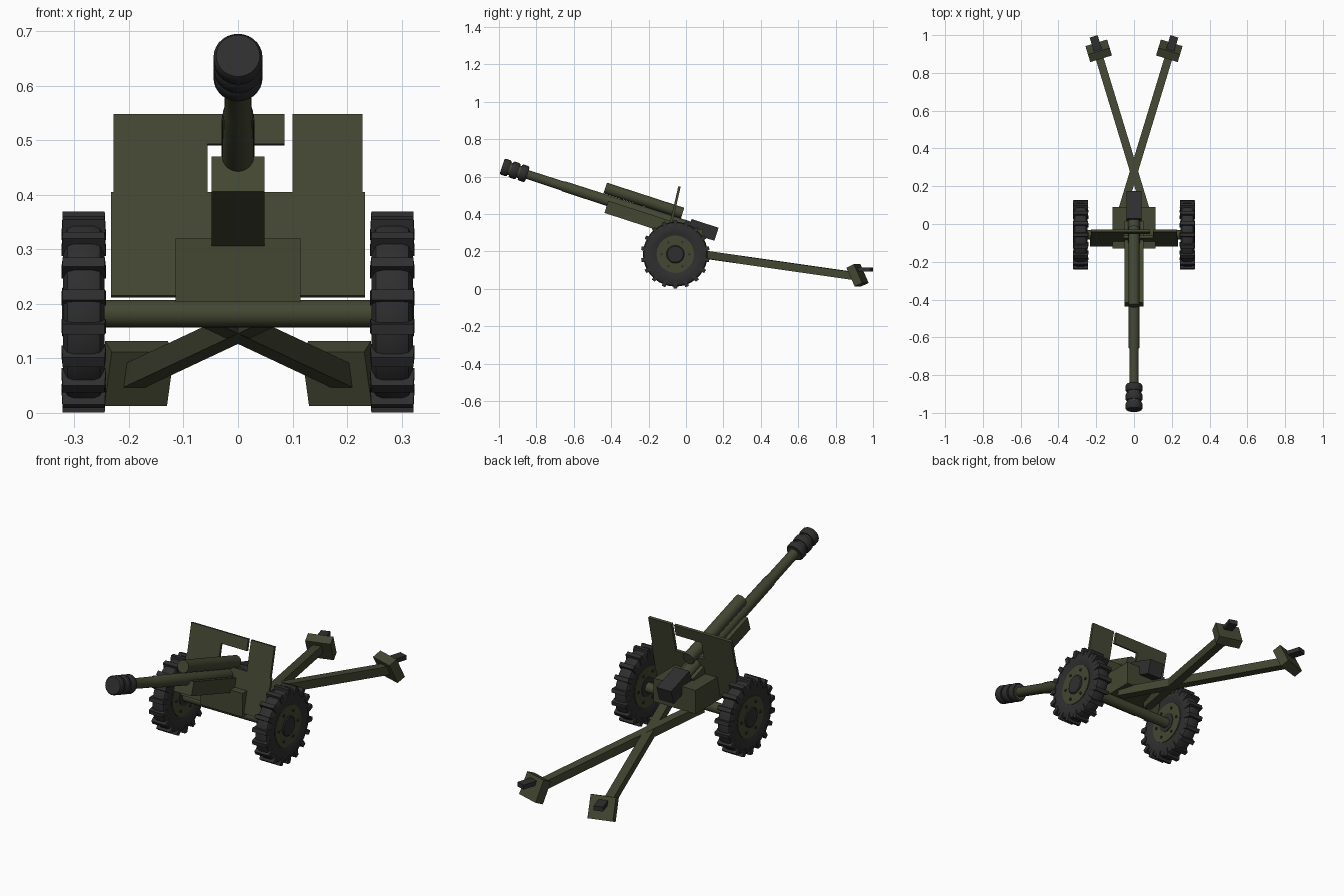
import bpy, bmesh, math
from math import radians, sin, cos, pi
from mathutils import Matrix, Vector

if "Cube" in bpy.data.objects:
    bpy.data.objects.remove(bpy.data.objects["Cube"], do_unlink=True)


def material(name, rgb):
    m = bpy.data.materials.new(name)
    m.use_nodes = True
    m.diffuse_color = (*rgb, 1)
    m.node_tree.nodes["Principled BSDF"].inputs["Base Color"].default_value = (*rgb, 1)
    return m


OLIVE = material("olive_paint", (0.056, 0.063, 0.032))
DARK = material("dark_grey", (0.028, 0.028, 0.029))


def finish(name, bm, matrix, mat, smooth=False):
    bmesh.ops.recalc_face_normals(bm, faces=bm.faces)
    mesh = bpy.data.meshes.new(name)
    bm.to_mesh(mesh)
    bm.free()
    mesh.materials.append(mat)
    ob = bpy.data.objects.new(name, mesh)
    bpy.context.collection.objects.link(ob)
    ob.matrix_world = matrix
    if smooth:
        bpy.ops.object.select_all(action='DESELECT')
        ob.select_set(True)
        bpy.context.view_layer.objects.active = ob
        bpy.ops.object.shade_smooth_by_angle(angle=radians(35))
    return ob


def add_box(bm, lo, hi):
    lo, hi = Vector(lo), Vector(hi)
    size = Matrix.Diagonal((*(hi - lo), 1))
    bmesh.ops.create_cube(bm, size=1, matrix=Matrix.Translation((lo + hi) / 2) @ size)


def box(name, lo, hi, mat, matrix=Matrix()):
    bm = bmesh.new()
    add_box(bm, lo, hi)
    return finish(name, bm, matrix, mat)


def lathe(name, profile, mat, matrix=Matrix(), segs=28):
    """Revolve (position, radius) pairs about the local y axis and cap the ends."""
    bm = bmesh.new()
    rings = [[bm.verts.new((r * cos(2 * pi * i / segs), y, r * sin(2 * pi * i / segs)))
              for i in range(segs)] for y, r in profile]
    for a, b in zip(rings, rings[1:]):
        for i in range(segs):
            j = (i + 1) % segs
            bm.faces.new((a[i], a[j], b[j], b[i]))
    bm.faces.new(rings[0])
    bm.faces.new(rings[-1])
    return finish(name, bm, matrix, mat, True)


def move(x, y, z):
    return Matrix.Translation((x, y, z))


# Elevated gun: local y runs backwards from the muzzle along the bore
gun = move(0, -0.983, 0.655) @ Matrix.Rotation(radians(-18), 4, 'X')
lathe("barrel", [(0.1, 0.024), (0.34, 0.025), (0.345, 0.028), (1.06, 0.031)], OLIVE, gun)
lathe("muzzle_brake_core", [(0.004, 0.034), (0.142, 0.034)], OLIVE, gun)
for i in range(3):
    s = i * 0.05
    lathe(f"muzzle_brake_ring_{i + 1}",
          [(s, 0.04), (s + 0.008, 0.045), (s + 0.032, 0.045), (s + 0.04, 0.04)], DARK, gun)
lathe("recoil_cylinder", [(0.56, 0.03), (0.995, 0.03)], OLIVE,
      gun @ move(0, 0, 0.06))
box("cradle", (-0.049, 0.597, -0.068), (0.049, 1.05, 0), OLIVE, gun)
box("breech", (-0.04, 1.05, -0.028), (0.04, 1.202, 0.045), DARK, gun)

# Carriage body and axle
box("carriage_body", (-0.115, -0.13, 0.203), (0.115, 0.09, 0.32), OLIVE)
lathe("axle", [(-0.28, 0.025), (0.28, 0.025)], OLIVE,
      move(0, -0.057, 0.182) @ Matrix.Rotation(radians(-90), 4, 'Z'))

# Sloping shield with a sight opening, heights measured along its slope
shield = move(0, -0.118, 0.215) @ Matrix.Rotation(radians(-13), 4, 'X')
bm = bmesh.new()
for x0, x1, z0, z1 in ((-0.233, 0.233, 0, 0.195), (-0.228, -0.056, 0.195, 0.342),
                       (0.1, 0.228, 0.195, 0.342), (-0.056, 0.085, 0.286, 0.342)):
    add_box(bm, (x0, 0, z0), (x1, 0.013, z1))
finish("shield", bm, shield, OLIVE)

for side, label in ((1, "left"), (-1, "right")):
    # Wheel, with local y pointing outwards
    wheel = move(side * 0.283, -0.057, 0.185) @ Matrix.Rotation(radians(-90 * side), 4, 'Z')
    half = [(0.03, 0.1), (0.037, 0.115), (0.038, 0.15), (0.03, 0.168), (0.018, 0.173)]
    lathe(label + "_tyre", [(-y, r) for y, r in half] + half[::-1], DARK, wheel, 36)
    lathe(label + "_wheel_disc", [(-0.033, 0.1), (0.033, 0.1)], OLIVE, wheel, 36)
    lathe(label + "_hub_cap", [(-0.036, 0.048), (0.036, 0.048), (0.04, 0.043)], DARK, wheel)

    # Tread lugs, wrapping over the tyre shoulders
    bm = bmesh.new()
    for i in range(18):
        part = bmesh.new()
        add_box(part, (-0.013, -0.0385, 0.145), (0.013, 0.0385, 0.184))
        for v in part.verts:
            if v.co.z > 0.16:
                v.co.x *= 0.75
            else:
                v.co.y *= 1.06
        part.transform(Matrix.Rotation(2 * pi * i / 18, 4, 'Y'))
        tmp = bpy.data.meshes.new("lug")
        part.to_mesh(tmp)
        part.free()
        bm.from_mesh(tmp)
        bpy.data.meshes.remove(tmp)
    finish(label + "_tread_lugs", bm, wheel, DARK)

    # Wheel bolts on both faces
    bm = bmesh.new()
    for i in range(6):
        a = 2 * pi * i / 6
        m = move(0.074 * cos(a), 0, 0.074 * sin(a)) @ Matrix.Rotation(pi / 2, 4, 'X')
        bmesh.ops.create_cone(bm, cap_ends=True, segments=8, radius1=0.007,
                              radius2=0.007, depth=0.074, matrix=m)
    finish(label + "_wheel_bolts", bm, wheel, DARK)

    # Trail leg crossing under the body, then its spade and grip
    start, end = Vector((-0.085 * side, 0, 0.197)), Vector((0.192 * side, 0.91, 0.067))
    along = end - start
    yaw = Matrix.Rotation(-math.atan2(along.x, along.y), 4, 'Z')
    pitch = Matrix.Rotation(math.asin(along.z / along.length), 4, 'X')
    box(label + "_trail", (-0.021, 0, -0.021), (0.021, along.length, 0.021), OLIVE,
        Matrix.Translation(start) @ yaw @ pitch)
    box(label + "_spade", (-0.06, -0.023, -0.055), (0.06, 0.023, 0.055), OLIVE,
        move(0.187 * side, 0.917, 0.072) @ yaw @ Matrix.Rotation(radians(25), 4, 'X'))
    box(label + "_spade_grip", (-0.022, -0.04, -0.011), (0.022, 0.04, 0.011), DARK,
        move(0.202 * side, 0.955, 0.104) @ yaw)
